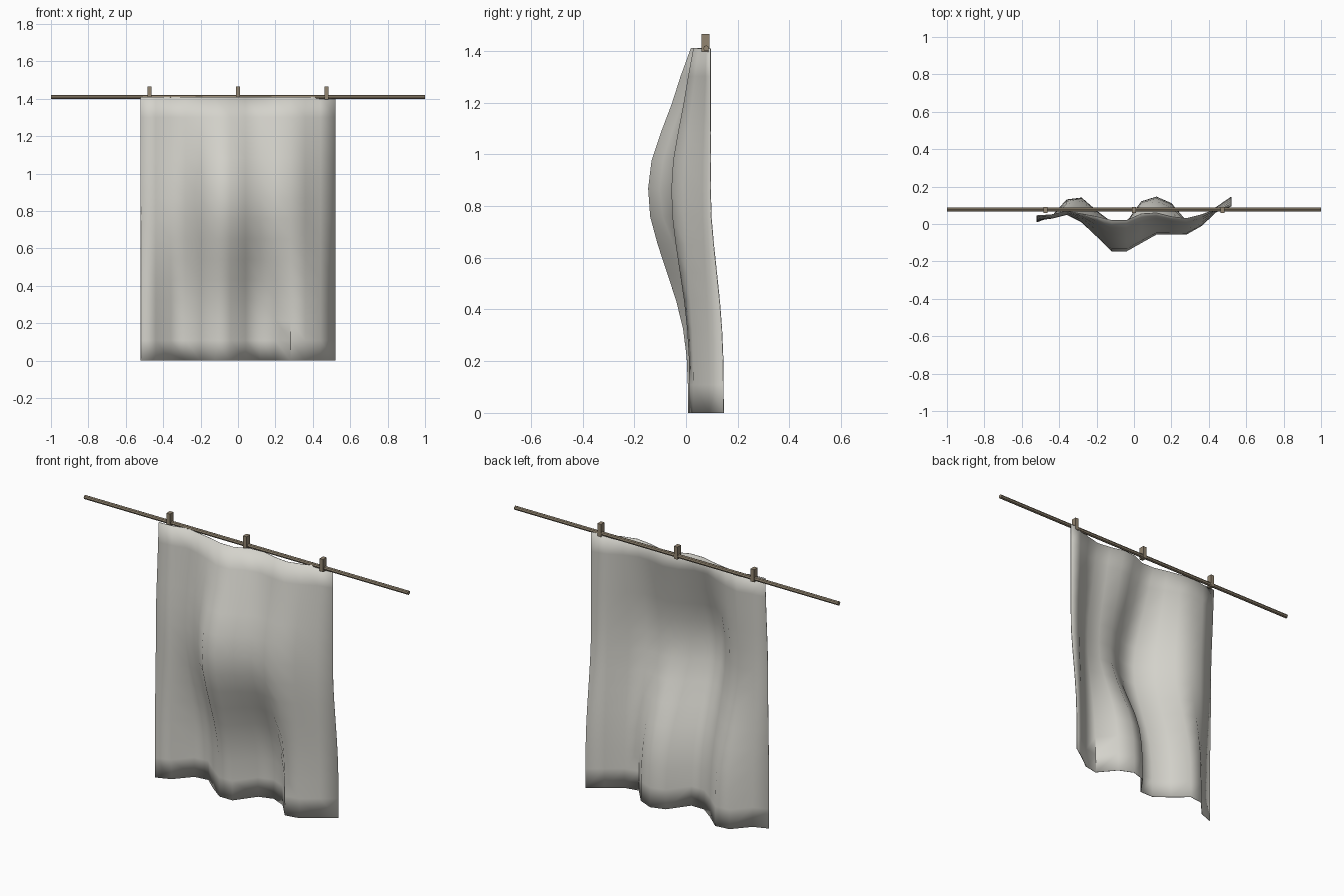
import bpy, bmesh
from math import pi

cube = bpy.data.objects.get("Cube")
if cube:
    bpy.data.objects.remove(cube, do_unlink=True)


def material(name, color):
    m = bpy.data.materials.new(name)
    m.use_nodes = True
    m.diffuse_color = (*color, 1)
    m.node_tree.nodes["Principled BSDF"].inputs["Base Color"].default_value = (*color, 1)
    return m


def finish(obj, name, mat):
    obj.name = name
    obj.data.materials.append(mat)
    return obj


linen = material("off white linen", (0.66, 0.65, 0.60))
wood = material("weathered wood", (0.29, 0.235, 0.165))

HEIGHT, HALF_WIDTH, ROD_Y = 1.41, 0.52, 0.078

# Cloth depth across the width: hung edge, wind-blown belly and loose hem
TOP = [.045, .05, .07, .055, .04, .02, .02, .055, .06, .04, .03, .05, .08, .095]
BELLY = [.02, .03, .05, .01, -.065, -.145, -.145, -.1, -.055, -.055, -.055, -.01, .065, .095]
HEM = [.01, .04, .13, .14, .07, .01, .01, .12, .145, .11, .015, .03, .09, .145]
# How far the belly takes over, from the top row to the hem
BLOW = [0, .24, .45, .7, .92, 1, .95, .76, .53, .3, .13, .04, .01, 0]

bm = bmesh.new()
last = len(BLOW) - 1
peak = BLOW.index(1)
rows = []
for r, w in enumerate(BLOW):
    ends = TOP if r < peak else HEM
    z = HEIGHT * (1 - r / last)
    rows.append([bm.verts.new((HALF_WIDTH * (2 * c / last - 1), e + (b - e) * w, z))
                 for c, (e, b) in enumerate(zip(ends, BELLY))])
for upper, lower in zip(rows, rows[1:]):
    for c in range(last):
        bm.faces.new((upper[c], lower[c], lower[c + 1], upper[c + 1]))
mesh = bpy.data.meshes.new("hanging_cloth")
bm.to_mesh(mesh)
bm.free()
cloth = bpy.data.objects.new("hanging_cloth", mesh)
bpy.context.collection.objects.link(cloth)
finish(cloth, "hanging_cloth", linen)
bpy.context.view_layer.objects.active = cloth
cloth.select_set(True)
bpy.ops.object.shade_smooth_by_angle(angle=pi / 3)
thickness = cloth.modifiers.new("thickness", 'SOLIDIFY')
thickness.thickness = 0.003
thickness.offset = 0

# Rod
bpy.ops.mesh.primitive_cylinder_add(vertices=8, radius=0.011, depth=2,
                                    location=(0, ROD_Y, HEIGHT), rotation=(0, pi / 2, 0))
finish(bpy.context.object, "rod", wood)

# Pegs clipped over the rod
for side, x in (("right", -0.473), ("middle", 0), ("left", 0.473)):
    bpy.ops.mesh.primitive_cube_add(size=1, location=(x, ROD_Y - 0.003, 1.43))
    peg = finish(bpy.context.object, side + "_peg", wood)
    peg.scale = (0.022, 0.031, 0.07)
